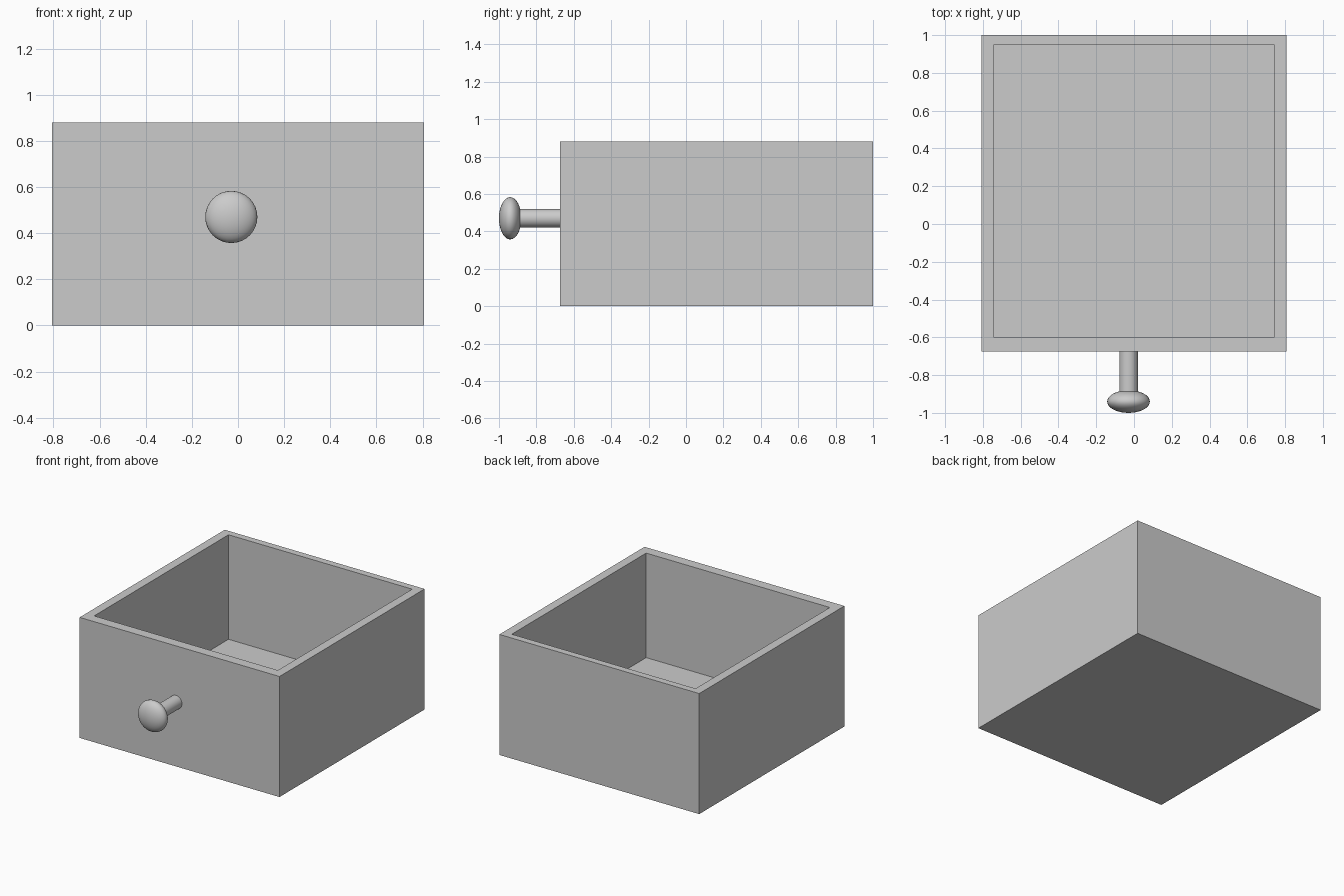
import bpy, bmesh, math

if "Cube" in bpy.data.objects:
    bpy.data.objects.remove(bpy.data.objects["Cube"])

# Drawer box: rectangular rings running up the outside, over the rim, down the inside
def ring(bm, x, y0, y1, z):
    return [bm.verts.new(p) for p in ((-x, y0, z), (x, y0, z), (x, y1, z), (-x, y1, z))]

bm = bmesh.new()
outer = (0.807, -0.674, 1.0)
inner = (0.742, -0.6, 0.95)
rings = [ring(bm, *outer, 0), ring(bm, *outer, 0.88),
         ring(bm, *inner, 0.88), ring(bm, *inner, 0.117)]
for a, b in zip(rings, rings[1:]):
    for i in range(4):
        j = (i + 1) % 4
        bm.faces.new((a[i], a[j], b[j], b[i]))
bm.faces.new(rings[0][::-1])   # underside
bm.faces.new(rings[-1])        # inside floor
bmesh.ops.recalc_face_normals(bm, faces=bm.faces)
mesh = bpy.data.meshes.new("drawer_box")
bm.to_mesh(mesh)
bm.free()
bpy.context.collection.objects.link(bpy.data.objects.new("drawer_box", mesh))

# Knob stem, set slightly into the front panel and the knob head
KX, KZ = -0.029, 0.47
bpy.ops.mesh.primitive_cylinder_add(vertices=32, radius=0.049, depth=0.29,
                                    location=(KX, -0.785, KZ), rotation=(math.pi / 2, 0, 0))
bpy.context.object.name = "knob_stem"
bpy.ops.object.shade_smooth_by_angle()

# Knob head: flattened ball
bpy.ops.mesh.primitive_uv_sphere_add(segments=32, ring_count=16, radius=1,
                                     location=(KX, -0.94, KZ), rotation=(math.pi / 2, 0, 0))
head = bpy.context.object
head.name = "knob_head"
head.scale = (0.113, 0.113, 0.06)
bpy.ops.object.shade_smooth()
